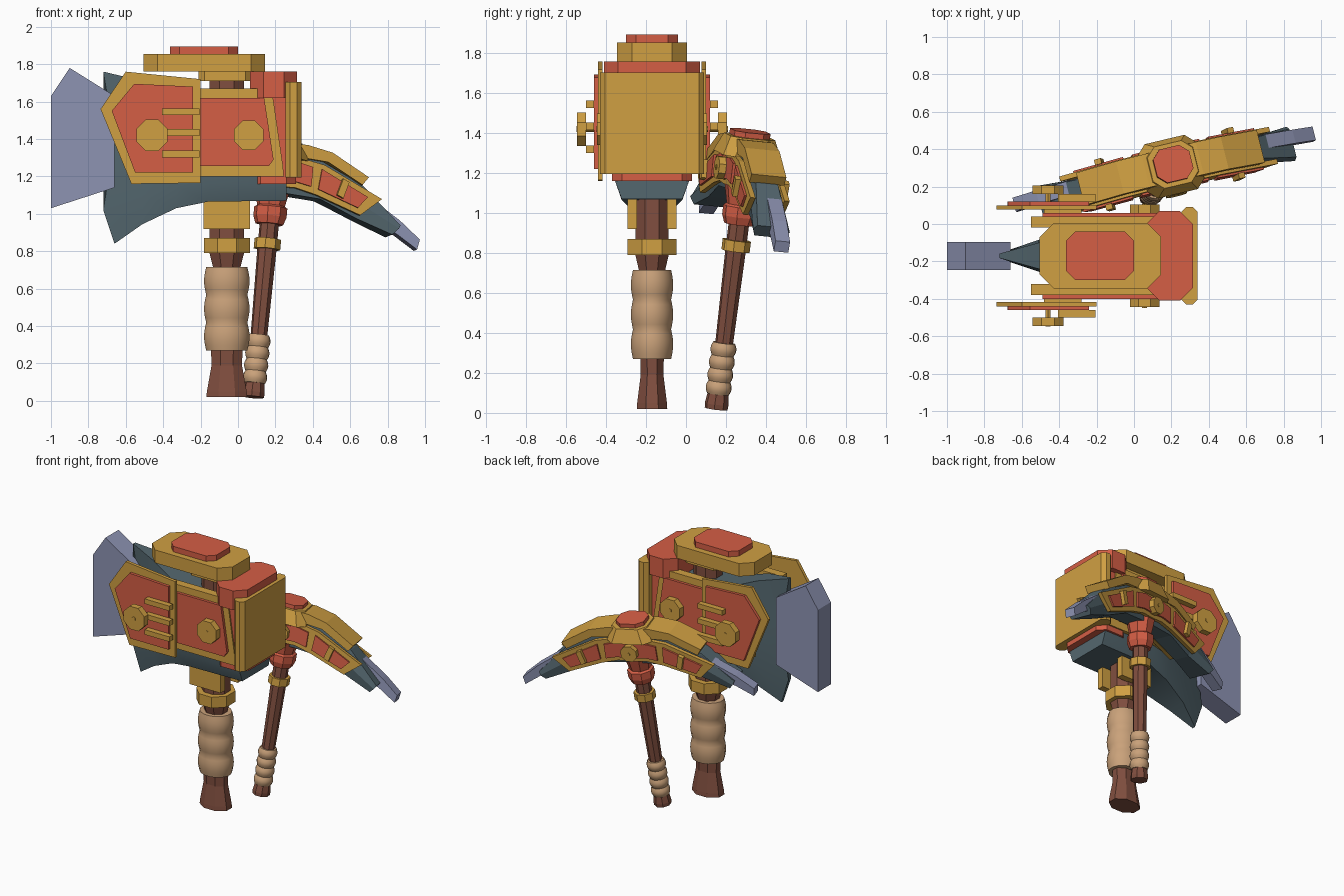
import bpy, bmesh, math
from mathutils import Matrix, Vector

if "Cube" in bpy.data.objects:
    bpy.data.objects.remove(bpy.data.objects["Cube"])


def material(name, rgb):
    m = bpy.data.materials.new(name)
    m.diffuse_color = (*rgb, 1)
    m.use_nodes = True
    m.node_tree.nodes["Principled BSDF"].inputs["Base Color"].default_value = m.diffuse_color
    return m


GOLD = material("gold", (0.63, 0.35, 0.055))
RED = material("red_enamel", (0.66, 0.112, 0.06))
WOOD = material("brown_wood", (0.22, 0.078, 0.05))
TAN = material("tan_wrap", (0.59, 0.36, 0.195))
SLATE = material("dark_steel", (0.088, 0.135, 0.157))
STEEL = material("pale_steel", (0.27, 0.295, 0.45))


def loft(name, rings, mat, M, smooth=False):
    """Skin a list of equal-length point rings and cap both ends."""
    bm = bmesh.new()
    vs = [[bm.verts.new(M @ Vector(p)) for p in r] for r in rings]
    n = len(vs[0])
    for a, b in zip(vs, vs[1:]):
        for i in range(n):
            j = (i + 1) % n
            bm.faces.new((a[i], a[j], b[j], b[i]))
    bm.faces.new(vs[0])
    bm.faces.new(vs[-1])
    bmesh.ops.recalc_face_normals(bm, faces=bm.faces)
    me = bpy.data.meshes.new(name)
    bm.to_mesh(me)
    bm.free()
    me.materials.append(mat)
    ob = bpy.data.objects.new(name, me)
    bpy.context.collection.objects.link(ob)
    if smooth:
        bpy.ops.object.select_all(action='DESELECT')
        ob.select_set(True)
        bpy.context.view_layer.objects.active = ob
        bpy.ops.object.shade_smooth_by_angle(angle=math.radians(40))
    return ob


def plate(name, pts, y0, y1, mat, M):
    """Side profile in x-z, extruded along y."""
    loft(name, [[(x, y, z) for x, z in pts] for y in (y0, y1)], mat, M)


def box(name, x0, x1, y0, y1, z0, z1, mat, M):
    plate(name, [(x0, z0), (x1, z0), (x1, z1), (x0, z1)], y0, y1, mat, M)


def disc(name, cx, cz, r, y0, y1, mat, M, n=8):
    pts = [(cx + r * math.cos((i + .5) * math.tau / n),
            cz + r * math.sin((i + .5) * math.tau / n)) for i in range(n)]
    plate(name, pts, y0, y1, mat, M)


def octagon(cx, hx, hy, c, z):
    q = [(hx - c, -hy), (hx, -hy + c), (hx, hy - c), (hx - c, hy),
         (c - hx, hy), (-hx, hy - c), (-hx, c - hy), (c - hx, -hy)]
    return [(cx + x, y, z) for x, y in q]


def slab(name, cx, hx, hy, c, z0, z1, mat, M, grow=0):
    """Chamfered block; grow widens its base."""
    loft(name, [octagon(cx, hx + grow, hy + grow, c, z0),
                octagon(cx, hx, hy, c, z1)], mat, M)


def lathe(name, prof, mat, M, n=8, sy=1.0, smooth=False):
    rings = [[(r * math.cos((i + .5) * math.tau / n),
               sy * r * math.sin((i + .5) * math.tau / n), z)
              for i in range(n)] for r, z in prof]
    loft(name, rings, mat, M, smooth)


def wrap(name, r, bulge, z0, z1, turns, M, sy=1.0):
    """Leather wrap with bulging turns."""
    steps = turns * 6
    prof = [(r + bulge * abs(math.sin(math.pi * turns * i / steps)),
             z0 + (z1 - z0) * i / steps) for i in range(steps + 1)]
    lathe(name, prof, TAN, M, 16, sy, True)


def blade(name, stations, mat, M, smooth=True):
    """Stations of (half width, edge points from top to bottom)."""
    rings = []
    for h, pts in stations:
        k = [h * (.82 if i in (0, len(pts) - 1) else 1) for i in range(len(pts))]
        side = [(x, w, z) for (x, z), w in zip(pts, k)]
        rings.append(side + [(x, -y, z) for x, y, z in reversed(side)])
    loft(name, rings, mat, M, smooth)


# ---------------- war hammer ----------------
H = Matrix.Translation((0, -.17, 0))
HS = Matrix.Translation((-.06, -.17, 0))

# shaft, wrap and rings
lathe("hammer_pommel", [(.118, .02), (.115, .05), (.088, .19), (.092, .29)], WOOD, HS, 8, .7)
wrap("hammer_wrap", .112, .012, .27, .715, 3, HS, .87)
lathe("hammer_shaft", [(.075, .70), (.1, .79), (.1, 1.72)], WOOD, HS, 8, .9)
lathe("hammer_ring", [(.133, .79), (.133, .87)], GOLD, HS, 8)
for s, side in ((-1, "front"), (1, "back")):
    plate("hammer_neck_guard_" + side, [(-.185, .92), (.065, .92), (.065, 1.08), (-.185, 1.08)],
          s * .075, s * .123, GOLD, H)

# steel head and cutting edge
blade("hammer_head", [
    (.185, [(.26, 1.6), (.26, 1.4), (.26, 1.16), (.26, 1.07)]),
    (.185, [(-.16, 1.62), (-.16, 1.4), (-.16, 1.16), (-.16, 1.065)]),
    (.14, [(-.33, 1.64), (-.33, 1.4), (-.33, 1.15), (-.33, 1.03)]),
    (.085, [(-.51, 1.71), (-.51, 1.4), (-.51, 1.1), (-.51, .945)]),
    (.014, [(-.72, 1.76), (-.66, 1.4), (-.72, 1.02), (-.66, .84)])], SLATE, H)
plate("hammer_edge", [(-1, 1.03), (-1, 1.63), (-.9, 1.78), (-.66, 1.63), (-.66, 1.14)],
      -.075, .075, STEEL, H)

# striking face
slab("striker_block", .19, .12, .2, .05, 1.16, 1.62, RED, H)
slab("striker_crown", .19, .125, .24, .07, 1.62, 1.76, RED, H)
slab("striker_face", .297, .043, .26, .025, 1.195, 1.705, GOLD, H)

# top cap
slab("cap_neck", -.07, .14, .11, .03, 1.71, 1.77, GOLD, H)
slab("cap_plate", -.18, .325, .175, .075, 1.76, 1.855, GOLD, H)
slab("cap_inlay", -.182, .182, .13, .05, 1.855, 1.895, RED, H)

# side panels, mirrored front to back
for s, side in ((-1, "_front"), (1, "_back")):
    def y(d): return s * d
    plate("inner_panel" + side, [(-.55, 1.2), (.245, 1.2), (.24, 1.26), (.18, 1.67), (-.55, 1.67)],
          y(.15), y(.21), GOLD, H)
    plate("inner_panel_inlay" + side, [(-.49, 1.255), (.165, 1.255), (.19, 1.29), (.14, 1.62), (-.49, 1.62)],
          y(.2), y(.23), RED, H)
    plate("outer_panel" + side, [(-.6, 1.76), (-.2, 1.72), (-.2, 1.165), (-.57, 1.16), (-.735, 1.56)],
          y(.247), y(.27), GOLD, H)
    plate("outer_panel_inlay" + side, [(-.555, 1.695), (-.24, 1.68), (-.24, 1.22), (-.55, 1.22), (-.675, 1.55)],
          y(.265), y(.29), RED, H)
    box("panel_spacer" + side, -.48, -.28, y(.22), y(.25), 1.3, 1.55, GOLD, H)
    for cx, r, a, b, nm in ((-.46, .09, .33, .375, "outer"), (.057, .085, .23, .275, "inner")):
        disc(nm + "_boss" + side, cx, 1.42, r, y(a), y(b), GOLD, H)
        disc(nm + "_boss_pin" + side, cx, 1.42, .015, y(a - .05), y(b + .004), GOLD, H, 6)
    for i, z in enumerate((1.32, 1.435, 1.545)):
        box(f"panel_bar_{i}{side}", -.405, -.205, y(.29), y(.33), z - .018, z + .018, GOLD, H)

# ---------------- pickaxe ----------------
Z = Vector((.0926, .123, 1)).normalized()
X = Vector((math.cos(math.radians(14)), math.sin(math.radians(14)), 0))
X = (X - Z * X.dot(Z)).normalized()
Y = Z.cross(X)
P = Matrix((X, Y, Z)).transposed().to_4x4()
P.translation = Vector((.2, .308, 1.3))

# shaft, wrap and collars
lathe("pick_pommel", [(.058, -1.295), (.06, -1.27), (.05, -1.2)], WOOD, P, 8)
wrap("pick_wrap", .055, .01, -1.22, -.96, 4, P)
lathe("pick_shaft", [(.045, -.97), (.052, -.5), (.052, -.1)], WOOD, P, 8)
lathe("pick_ring", [(.072, -.495), (.072, -.44)], GOLD, P, 8)
lathe("pick_collar", [(.075, -.36), (.09, -.32), (.09, -.27), (.075, -.26), (.1, -.15)], RED, P, 8)

# crown
slab("pick_crown", 0, .125, .115, .05, -.01, .085, GOLD, P, .035)
slab("pick_crown_inlay", 0, .1, .092, .045, .085, .112, RED, P)

# arms, mirrored left to right
for m, arm in ((1, "_right"), (-1, "_left")):
    def mx(pts): return [(m * a, b) for a, b in pts]
    plate("pick_spine" + arm, mx([(.05, .075), (.15, .078), (.29, .053), (.5, -.055),
                                  (.47, -.1), (.27, 0), (.05, .01)]), -.09, .09, GOLD, P)
    blade("pick_core" + arm, [
        (.08, mx([(0, .02), (0, -.08), (0, -.19)])),
        (.08, mx([(.25, 0), (.25, -.1), (.25, -.2)])),
        (.07, mx([(.48, -.1), (.47, -.2), (.46, -.28)])),
        (.095, mx([(.7, -.29), (.69, -.31), (.66, -.345)]))], SLATE, P, False)
    plate("pick_tip" + arm, mx([(.48, -.12), (.71, -.255), (.83, -.345), (.82, -.4),
                                (.7, -.33), (.45, -.23)]), -.008, .067, STEEL, P)
    for s, side in ((-1, "_front"), (1, "_back")):
        plate("pick_panel" + arm + side, mx([(0, 0), (.1, .005), (.25, -.02), (.58, -.165), (.47, -.265),
                                             (.22, -.185), (.1, -.16), (0, -.165)]), s * .075, s * .102, GOLD, P)
        plate("pick_arm_inlay" + arm + side, mx([(.235, -.045), (.5, -.165), (.45, -.228), (.225, -.155)]),
              s * .1, s * .114, RED, P)
        plate("pick_center_inlay" + arm + side, mx([(.02, -.03), (.1, -.022), (.185, -.04), (.185, -.145),
                                                    (.1, -.13), (.02, -.135)]), s * .1, s * .114, RED, P)
        plate("pick_clip" + arm + side, mx([(.35, -.085), (.385, -.1), (.36, -.19), (.325, -.175)]),
              s * .11, s * .14, GOLD, P)

# centre bosses
for s, side in ((-1, "front"), (1, "back")):
    disc("pick_boss_" + side, 0, -.085, .06, s * .1, s * .15, GOLD, P)
    disc("pick_boss_pin_" + side, 0, -.085, .012, s * .14, s * .154, GOLD, P, 6)
